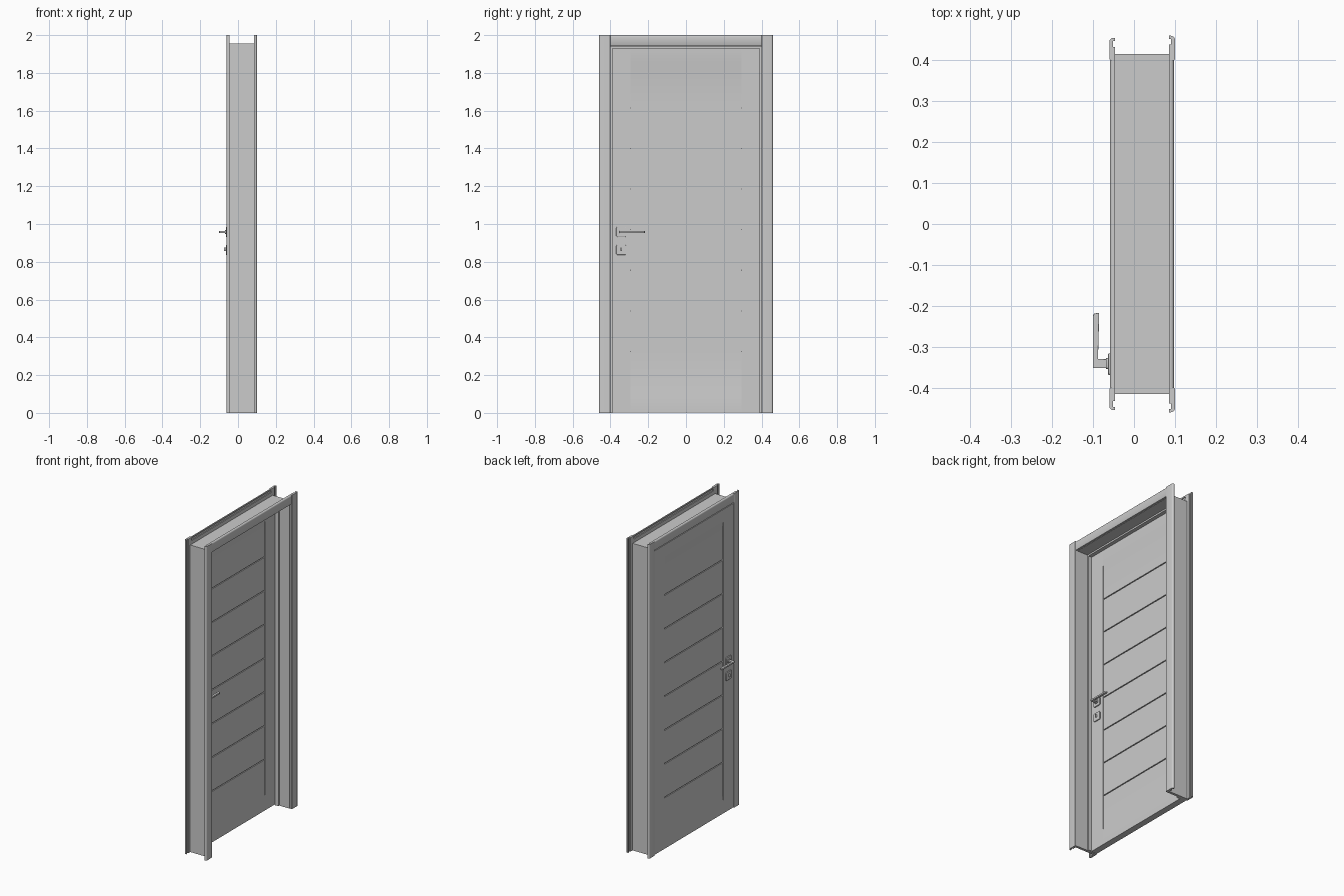
import bpy, bmesh, math
from mathutils import Vector

if "Cube" in bpy.data.objects:
    bpy.data.objects.remove(bpy.data.objects["Cube"])


def prism(name, pts, place, a, b, bevel=0.0):
    """Extrude a 2D profile from a to b; place(u, v, w) maps to world space."""
    bm = bmesh.new()
    lo = [bm.verts.new(place(u, v, a)) for u, v in pts]
    hi = [bm.verts.new(place(u, v, b)) for u, v in pts]
    n = len(pts)
    bm.faces.new(lo)
    bm.faces.new(hi[::-1])
    for i in range(n):
        j = (i + 1) % n
        bm.faces.new((lo[i], hi[i], hi[j], lo[j]))
    bmesh.ops.recalc_face_normals(bm, faces=bm.faces)
    me = bpy.data.meshes.new(name)
    bm.to_mesh(me)
    bm.free()
    ob = bpy.data.objects.new(name, me)
    bpy.context.collection.objects.link(ob)
    if bevel:
        m = ob.modifiers.new("bevel", 'BEVEL')
        m.width, m.segments = bevel, 2
        m.limit_method = 'ANGLE'
    bpy.context.view_layer.objects.active = ob
    ob.select_set(True)
    bpy.ops.object.shade_smooth_by_angle(angle=math.radians(35))
    ob.select_set(False)
    return ob


def upright(side):          # profile (x, y), extruded along z
    return lambda u, v, w: Vector((u, v * side, w))


def across(u, v, w):        # profile (x, z), extruded along y
    return Vector((u, w, v))


def rounded_rect(cx, cy, w, h, r, seg=4):
    pts = []
    for k, (sx, sy) in enumerate(((1, 1), (-1, 1), (-1, -1), (1, -1))):
        for i in range(seg + 1):
            t = math.radians(90 * (k + i / seg))
            pts.append((cx + sx * (w / 2 - r) + r * math.cos(t),
                        cy + sy * (h / 2 - r) + r * math.sin(t)))
    return pts


# Jambs and head, with a projecting door stop
def jamb_profile(inner, outer):
    stop = inner - 0.01
    return [(-0.047, outer), (0.085, outer), (0.085, inner), (0.012, inner),
            (0.012, stop), (-0.012, stop), (-0.012, inner), (-0.047, inner)]


for side, tag in ((-1, "left"), (1, "right")):
    prism(f"jamb_{tag}", jamb_profile(0.399, 0.415), upright(side), 0, 1.955)
prism("head_jamb", jamb_profile(1.94, 1.955), across, -0.399, 0.399)


# Casings: flat boards with rounded face corners and a relief groove behind
def casing_profile(back, front, inner, outer):
    d = front - back
    g = 0.4 * d
    pts = [(back, inner), (front - 0.15 * d, inner), (front, inner + 0.003)]
    for i in range(6):
        t = math.radians(90 - 18 * i)
        r = 0.009
        pts.append((front - 0.7 * d * (1 - math.sin(t)), outer - r + r * math.cos(t)))
    pts += [(back, outer), (back, outer - 0.008), (back + g, outer - 0.008),
            (back + g, outer - 0.022), (back, outer - 0.022)]
    return pts


for name, back, front, width in (("back_casing", -0.046, -0.06, 0.455),
                                 ("face_casing", 0.085, 0.1, 0.46)):
    for side, tag in ((-1, "left"), (1, "right")):
        prism(f"{name}_{tag}", casing_profile(back, front, 0.4, width), upright(side), 0, 2)
    trim = 0.002 if front > 0 else -0.001
    prism(f"{name}_top", casing_profile(back, front - trim, 1.942, 2.0), across, -0.4, 0.4)

# Door leaf: two stiles and a slatted centre with sloped rails
CX, HALF, REC = -0.036, 0.02, 0.004
for side, tag in ((-1, "left"), (1, "right")):
    prism(f"stile_{tag}", [(CX - HALF, 0.295), (CX + HALF, 0.295),
                           (CX + HALF, 0.397), (CX - HALF, 0.397)], upright(side), 0.002, 1.937)

edge = [(HALF, 0.002), (HALF, 0.085), (HALF - REC, 0.11)]
for k in range(1, 8):
    z, face, deep = 0.11 + 0.215 * k, HALF - REC, HALF - REC - 0.006
    edge += [(face, z - 0.003), (deep, z - 0.003), (deep, z + 0.003), (face, z + 0.003)]
edge += [(HALF - REC, 1.83), (HALF, 1.855), (HALF, 1.937)]
profile = [(CX + x, z) for x, z in edge] + [(CX - x, z) for x, z in reversed(edge)]
prism("slatted_panel", profile, across, -0.295, 0.295)

# Handle and lock sets on both faces
HY, HZ, LZ = -0.343, 0.958, 0.863
for s, tag in ((-1, "back"), (1, "face")):
    def out(u, v, w, s=s):      # profile (y, z), extruded away from the leaf
        return Vector((CX + s * (HALF + w), u, v))

    def flat(u, v, w, s=s):     # profile (distance, y), extruded along z
        return Vector((CX + s * (HALF + u), v, w))

    for part, z in (("handle_rose", HZ), ("lock_rose", LZ)):
        prism(f"{part}_{tag}", rounded_rect(HY, z, 0.053, 0.053, 0.007), out, 0, 0.007, 0.0015)
    prism(f"handle_collar_{tag}", rounded_rect(HY + 0.002, HZ, 0.026, 0.02, 0.005), out, 0.006, 0.012)
    # L-shaped lever seen from above
    lever = [(0.006, -0.352), (0.042, -0.352), (0.0445, -0.349), (0.0445, -0.225),
             (0.042, -0.219), (0.030, -0.217), (0.029, -0.222), (0.032, -0.33), (0.006, -0.33)]
    prism(f"lever_{tag}", lever, flat, HZ - 0.005, HZ + 0.005, 0.001)
    prism(f"thumb_turn_{tag}", rounded_rect(HY, LZ + 0.003, 0.006, 0.02, 0.0025), out, 0.006, 0.017)
